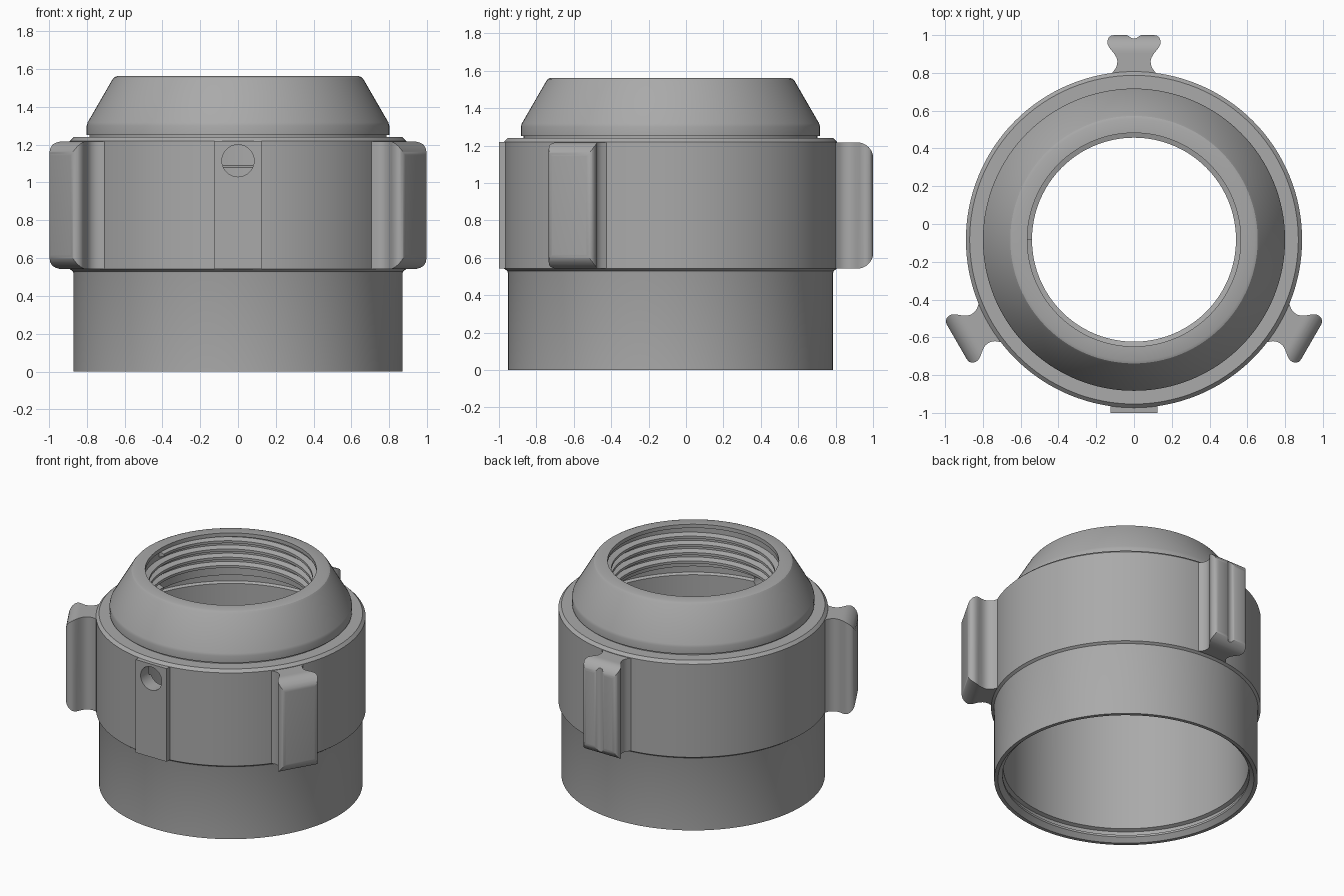
import bpy, bmesh, math
from mathutils import Matrix, Vector

if "Cube" in bpy.data.objects:
    bpy.data.objects.remove(bpy.data.objects["Cube"])

CY = -0.083          # axis of the ring in y
SEG = 128
metal = bpy.data.materials.new("grey metal")
metal.diffuse_color = (0.40, 0.40, 0.40, 1)
metal.use_nodes = True
metal.node_tree.nodes["Principled BSDF"].inputs["Base Color"].default_value = metal.diffuse_color


def make(name, verts, faces):
    me = bpy.data.meshes.new(name)
    me.from_pydata(verts, [], faces)
    bm = bmesh.new()
    bm.from_mesh(me)
    bmesh.ops.recalc_face_normals(bm, faces=bm.faces)
    bm.to_mesh(me)
    bm.free()
    me.materials.append(metal)
    ob = bpy.data.objects.new(name, me)
    bpy.context.collection.objects.link(ob)
    return ob


def select(ob):
    bpy.ops.object.select_all(action='DESELECT')
    ob.select_set(True)
    bpy.context.view_layer.objects.active = ob


def smooth(ob, angle=30):
    select(ob)
    bpy.ops.object.shade_smooth_by_angle(angle=math.radians(angle))


def boolean(ob, cutter, op):
    select(ob)
    m = ob.modifiers.new("cut", 'BOOLEAN')
    m.operation, m.object, m.solver = op, cutter, 'EXACT'
    bpy.ops.object.modifier_apply(modifier=m.name)


def lathe(name, profile):
    """Closed (r, z) profile turned about the ring axis."""
    n = len(profile)
    verts, faces = [], []
    for i in range(SEG):
        a = 2 * math.pi * i / SEG
        verts += [(r * math.cos(a), CY + r * math.sin(a), z) for r, z in profile]
        j = (i + 1) % SEG
        faces += [(i * n + k, j * n + k, j * n + (k + 1) % n, i * n + (k + 1) % n)
                  for k in range(n)]
    return make(name, verts, faces)


def prism(name, outline, to3d, lo, hi):
    """Outline extruded from lo to hi; to3d maps (u, v, w) to a point."""
    n = len(outline)
    verts = [to3d(u, v, w) for w in (lo, hi) for u, v in outline]
    faces = [tuple(range(n)), tuple(range(n, 2 * n))]
    faces += [(i, (i + 1) % n, n + (i + 1) % n, n + i) for i in range(n)]
    return make(name, verts, faces)


# Hollow body: lower sleeve, collar, tapered top and stepped bore
body = lathe("body", [
    (0.87, 0), (0.87, 0.52), (0.873, 0.53), (0.89, 0.542), (0.89, 1.22), (0.87, 1.24),
    (0.785, 1.24), (0.785, 1.252), (0.80, 1.252), (0.80, 1.30), (0.795, 1.318),
    (0.665, 1.543), (0.655, 1.556), (0.64, 1.562),
    (0.565, 1.562), (0.565, 1.535), (0.578, 1.535), (0.578, 1.25),
    (0.83, 1.20), (0.83, 1.09), (0.81, 1.08),
    (0.81, 0.09), (0.835, 0.08), (0.835, 0.05), (0.815, 0.045), (0.815, 0.03), (0.845, 0)])

# Flat boss on the front of the collar
boss = prism("front_boss", [(-0.125, 0.542), (0.125, 0.542), (0.125, 1.22), (-0.125, 1.22)],
             lambda u, v, w: (u, CY - w, v), 0.845, 0.917)

# Round hole through boss and collar wall
circle = [(0.085 * math.cos(math.tau * i / 32), 1.115 + 0.085 * math.sin(math.tau * i / 32))
          for i in range(32)]
drill = prism("hole_cutter", circle, lambda u, v, w: (u, CY - w, v), 0.7, 1.0)
for part in (body, boss):
    boolean(part, drill, 'DIFFERENCE')
    smooth(part, 25)
bpy.data.objects.remove(drill)

# Internal screw thread
PITCH, TURNS, N = 0.06, 4, 96
section = [(0.59, -0.024), (0.54, -0.009), (0.54, 0.009), (0.59, 0.024)]
verts, faces = [], []
total = TURNS * N
for i in range(total + 1):
    a = math.pi + math.tau * i / N
    z0 = 1.277 + PITCH * i / N
    verts += [(r * math.cos(a), CY + r * math.sin(a), z0 + z) for r, z in section]
    if i:
        p, q = 4 * (i - 1), 4 * i
        faces += [(p + k, q + k, q + (k + 1) % 4, p + (k + 1) % 4) for k in range(4)]
faces += [(0, 1, 2, 3), tuple(4 * total + k for k in range(4))]
smooth(make("screw_thread", verts, faces))

# Three flared lugs; the rear one has a groove along its tip
half = [(0.13, 0.86), (0.112, 0.888), (0.098, 0.905), (0.09, 0.925), (0.088, 0.945),
        (0.093, 0.965), (0.105, 0.985), (0.132, 1.018), (0.140, 1.035), (0.141, 1.052),
        (0.135, 1.069), (0.122, 1.080), (0.105, 1.083)]
groove = [(0.04, 1.083), (0.028, 1.078), (0.015, 1.068), (0, 1.065)]


def rounded_side(r0, r1, z0, z1, rad):
    pts = [(r0, z1), (r0, z0)]
    for cz, start in ((z0 + rad, -90), (z1 - rad, 0)):
        for k in range(9):
            a = math.radians(start + 90 * k / 8)
            pts.append((r1 - rad + rad * math.cos(a), cz + rad * math.sin(a)))
    return pts


for name, deg in (("rear_lug", 90), ("left_lug", 210), ("right_lug", 330)):
    right = half + (groove if deg == 90 else [])
    outline = right + [(-t, r) for t, r in reversed(right) if t > 0]
    lug = prism(name, outline, lambda t, r, z: (t, r, z), 0.5, 1.25)
    limit = prism("lug_limit", rounded_side(0.8, 1.084, 0.542, 1.217, 0.085),
                  lambda r, z, t: (t, r, z), -0.3, 0.3)
    boolean(lug, limit, 'INTERSECT')
    bpy.data.objects.remove(limit)
    lug.data.transform(Matrix.Translation(Vector((0, CY, 0)))
                       @ Matrix.Rotation(math.radians(deg - 90), 4, 'Z'))
    smooth(lug, 35)
